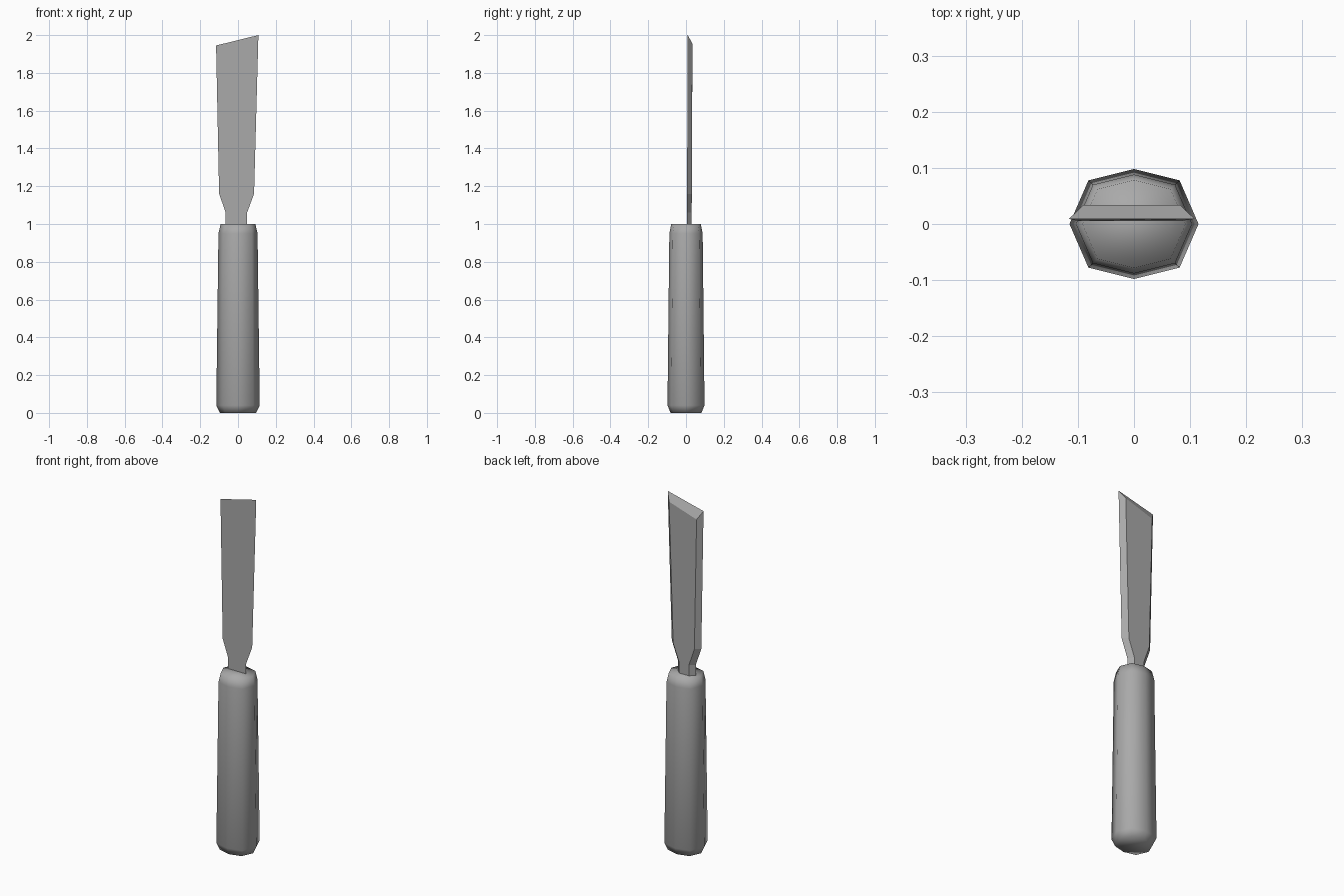
import bpy
import bmesh
from math import sin, cos, pi

cube = bpy.data.objects.get("Cube")
if cube:
    bpy.data.objects.remove(cube, do_unlink=True)

# One plain grey for the whole tool
grey = bpy.data.materials.new("plain grey")
grey.use_nodes = True
colour = (0.4, 0.4, 0.4, 1)
grey.diffuse_color = colour
grey.node_tree.nodes["Principled BSDF"].inputs["Base Color"].default_value = colour


def loft(name, loops, smooth):
    """Skin a stack of equal-length point loops and cap both ends."""
    bm = bmesh.new()
    rings = [[bm.verts.new(p) for p in loop] for loop in loops]
    count = len(rings[0])
    for low, high in zip(rings, rings[1:]):
        for i in range(count):
            j = (i + 1) % count
            bm.faces.new((low[i], low[j], high[j], high[i]))
    bm.faces.new(rings[0])
    bm.faces.new(rings[-1])
    bmesh.ops.recalc_face_normals(bm, faces=bm.faces)
    for face in bm.faces:
        face.smooth = smooth
    mesh = bpy.data.meshes.new(name)
    bm.to_mesh(mesh)
    bm.free()
    mesh.materials.append(grey)
    obj = bpy.data.objects.new(name, mesh)
    bpy.context.collection.objects.link(obj)
    return obj


# Handle: tapered eight-sided grip with chamfered ends
def octagon(scale, z):
    angles = [i * pi / 4 for i in range(8)]
    return [(0.115 * scale * cos(a), 0.098 * scale * sin(a) * (1.12 if i % 2 else 1), z)
            for i, a in enumerate(angles)]


handle_profile = [(0.83, 0), (1, 0.04), (0.9, 0.95), (0.8, 1)]
loft("handle", [octagon(s, z) for s, z in handle_profile], True)

# Blade: skewed chisel, wide flat front and bevelled back; (left x, right x, left z, right z)
sections = [(-0.065, 0.048, 0.97, 0.97), (-0.065, 0.048, 1.06, 1.06),
            (-0.1, 0.085, 1.16, 1.16), (-0.116, 0.108, 1.945, 2)]
bevel = 0.026
blade_loops = []
for x0, x1, z0, z1 in sections:
    tip = 0.045 if z1 == 2 else 0
    lean = 0.004 * (z1 - 1)
    front, back = 0.005 + lean, 0.03 + lean
    blade_loops.append([(x0, front, z0), (x1, front, z1),
                        (x1 - bevel, back, z1 - tip), (x0 + bevel, back, z0 - tip)])
loft("blade", blade_loops, False)
